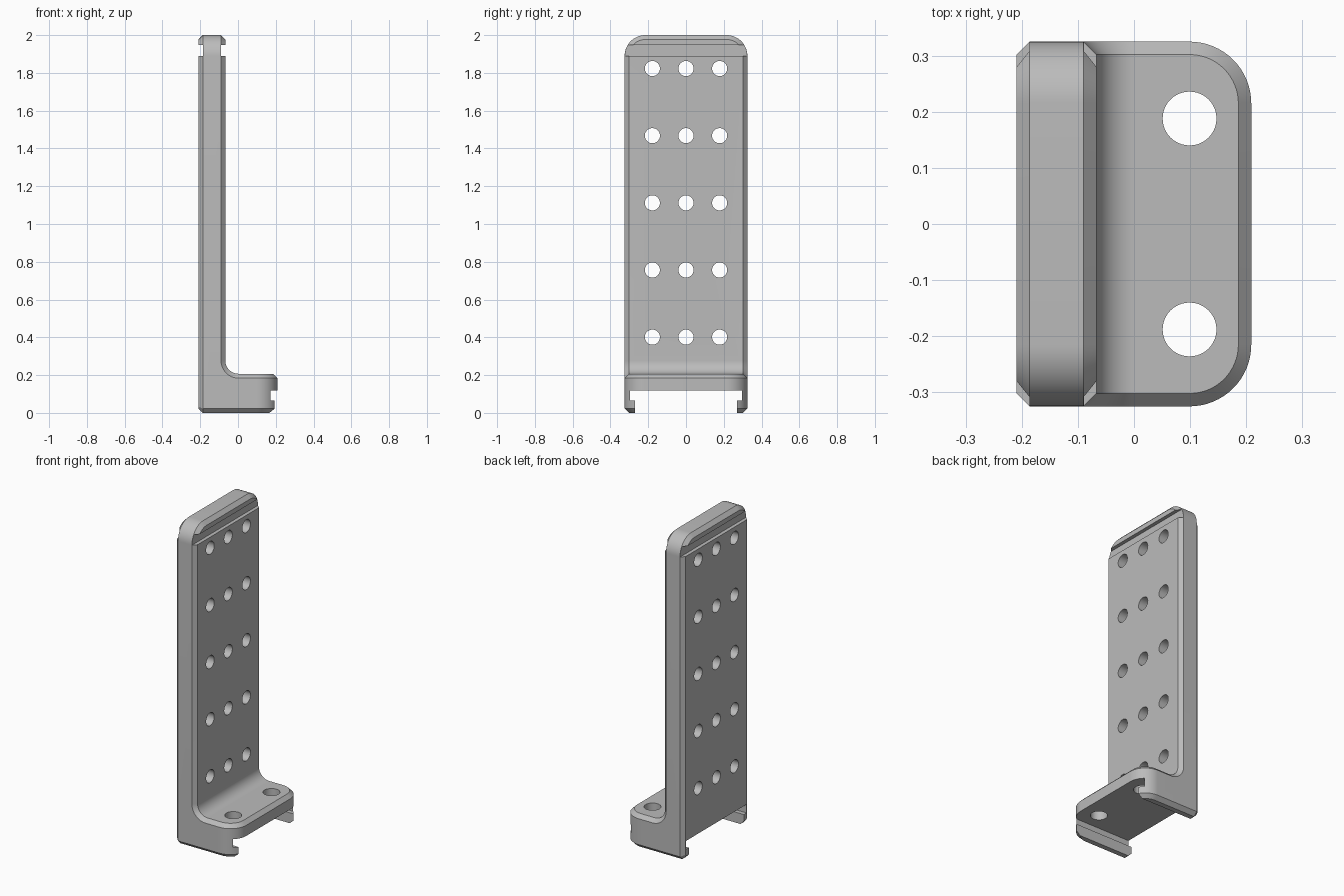
import bpy
import bmesh
from math import cos, sin, pi, radians

cube = bpy.data.objects.get("Cube")
if cube:
    bpy.data.objects.remove(cube, do_unlink=True)

BACK, FACE, TIP = -0.209, -0.067, 0.209   # x of plate back, plate face, foot tip
HALF, FOOT_TOP, TOP = 0.325, 0.207, 2.0
CH, ROUND, FILLET = 0.023, 0.11, 0.07

grey = bpy.data.materials.new("plain_grey")
grey.use_nodes = True
grey.diffuse_color = (0.5, 0.5, 0.5, 1)
grey.node_tree.nodes["Principled BSDF"].inputs["Base Color"].default_value = (0.5, 0.5, 0.5, 1)


def loft(name, rings):
    """Closed solid through rings of equal point count."""
    bm = bmesh.new()
    loops = [[bm.verts.new(p) for p in ring] for ring in rings]
    n = len(loops[0])
    for a, b in zip(loops, loops[1:]):
        for i in range(n):
            j = (i + 1) % n
            bm.faces.new((a[i], a[j], b[j], b[i]))
    bm.faces.new(loops[0])
    bm.faces.new(loops[-1])
    bmesh.ops.recalc_face_normals(bm, faces=bm.faces)
    mesh = bpy.data.meshes.new(name)
    bm.to_mesh(mesh)
    bm.free()
    mesh.materials.append(grey)
    obj = bpy.data.objects.new(name, mesh)
    bpy.context.collection.objects.link(obj)
    return obj


def outline(u0, u1, v0, v1, radii, inset):
    """Rectangle with square, chamfered or rounded corners, optionally inset."""
    pts = []
    corners = ((u0, v0, 1, 1), (u1, v0, -1, 1), (u1, v1, -1, -1), (u0, v1, 1, -1))
    for k, ((u, v, su, sv), r) in enumerate(zip(corners, radii)):
        steps = 0 if r == 0 else 1 if r <= CH else 16
        if inset and r:
            r = r - inset if r > CH else r * 0.414
        cu, cv = u + su * (inset + r), v + sv * (inset + r)
        for s in range(steps + 1):
            a = pi + k * pi / 2 + (s / steps * pi / 2 if steps else 0)
            pts.append((cu + r * cos(a), cv + r * sin(a)))
    return pts


def chamfered_slab(name, rect, radii, lo, hi, place):
    levels = ((lo, CH), (lo + CH, 0), (hi - CH, 0), (hi, CH))
    return loft(name, [[place(u, v, w) for u, v in outline(*rect, radii, i)]
                       for w, i in levels])


def combine(target, tool, operation):
    mod = target.modifiers.new(operation.lower(), 'BOOLEAN')
    mod.operation, mod.solver, mod.object = operation, 'EXACT', tool
    bpy.context.view_layer.objects.active = target
    bpy.ops.object.modifier_apply(modifier=mod.name)
    bpy.data.objects.remove(tool, do_unlink=True)


def box(x0, x1, y0, y1, z0, z1):
    base = ((x0, y0), (x1, y0), (x1, y1), (x0, y1))
    return loft("cutter", [[(x, y, z) for x, y in base] for z in (z0, z1)])


def drill(u, v, radius, lo, hi, place):
    ring = [(u + radius * cos(i * pi / 20), v + radius * sin(i * pi / 20)) for i in range(40)]
    return loft("drill", [[place(a, b, w) for a, b in ring] for w in (lo, hi)])


def along_x(y, z, x):
    return (x, y, z)


def along_z(x, y, z):
    return (x, y, z)


# Upright plate with rounded top corners
bracket = chamfered_slab("bracket", (-HALF, HALF, 0, TOP), (CH, CH, ROUND, ROUND),
                         BACK, FACE, along_x)

# Foot with rounded outer corners
foot = chamfered_slab("foot", (-0.15, TIP, -HALF, HALF), (0, ROUND, ROUND, 0),
                      0, FOOT_TOP, along_z)
combine(bracket, foot, 'UNION')

# Inside fillet, its side edges chamfered like the rest
cx, cz = FACE + FILLET, FOOT_TOP + FILLET


def fillet_ring(y, r):
    arc = [(cx + r * cos(pi + i * pi / 32), cz + r * sin(pi + i * pi / 32)) for i in range(17)]
    return [(x, y, z) for x, z in arc + [(cx, 0.1), (-0.15, 0.1), (-0.15, cz)]]


fillet = loft("fillet", [fillet_ring(-HALF, FILLET + CH), fillet_ring(CH - HALF, FILLET),
                         fillet_ring(HALF - CH, FILLET), fillet_ring(HALF, FILLET + CH)])
combine(bracket, fillet, 'UNION')

# Lipped channel running under the foot
slot = ((-0.27, -0.1), (0.27, -0.1), (0.27, 0.065), (0.297, 0.065),
        (0.297, 0.118), (-0.297, 0.118), (-0.297, 0.065), (-0.27, 0.065))
combine(bracket, loft("channel", [[(x, y, z) for y, z in slot] for x in (-0.5, 0.5)]),
        'DIFFERENCE')

# Groove across each face near the top
depth = CH - 0.0005
for x0, x1 in ((BACK - 0.1, BACK + depth), (FACE - depth, FACE + 0.1)):
    combine(bracket, box(x0, x1, -0.5, 0.5, 1.89, 1.948), 'DIFFERENCE')

# Grid of holes through the plate
for row in range(5):
    for col in (-1, 0, 1):
        combine(bracket, drill(col * 0.178, 0.401 + row * 0.3555, 0.04, -0.4, 0.1, along_x),
                'DIFFERENCE')

# Two mounting holes through the foot
for side in (-1, 1):
    combine(bracket, drill(0.099, side * 0.188, 0.048, -0.1, 0.4, along_z), 'DIFFERENCE')

bpy.ops.object.select_all(action='DESELECT')
bracket.select_set(True)
bpy.context.view_layer.objects.active = bracket
bpy.ops.object.shade_smooth_by_angle(angle=radians(25))
